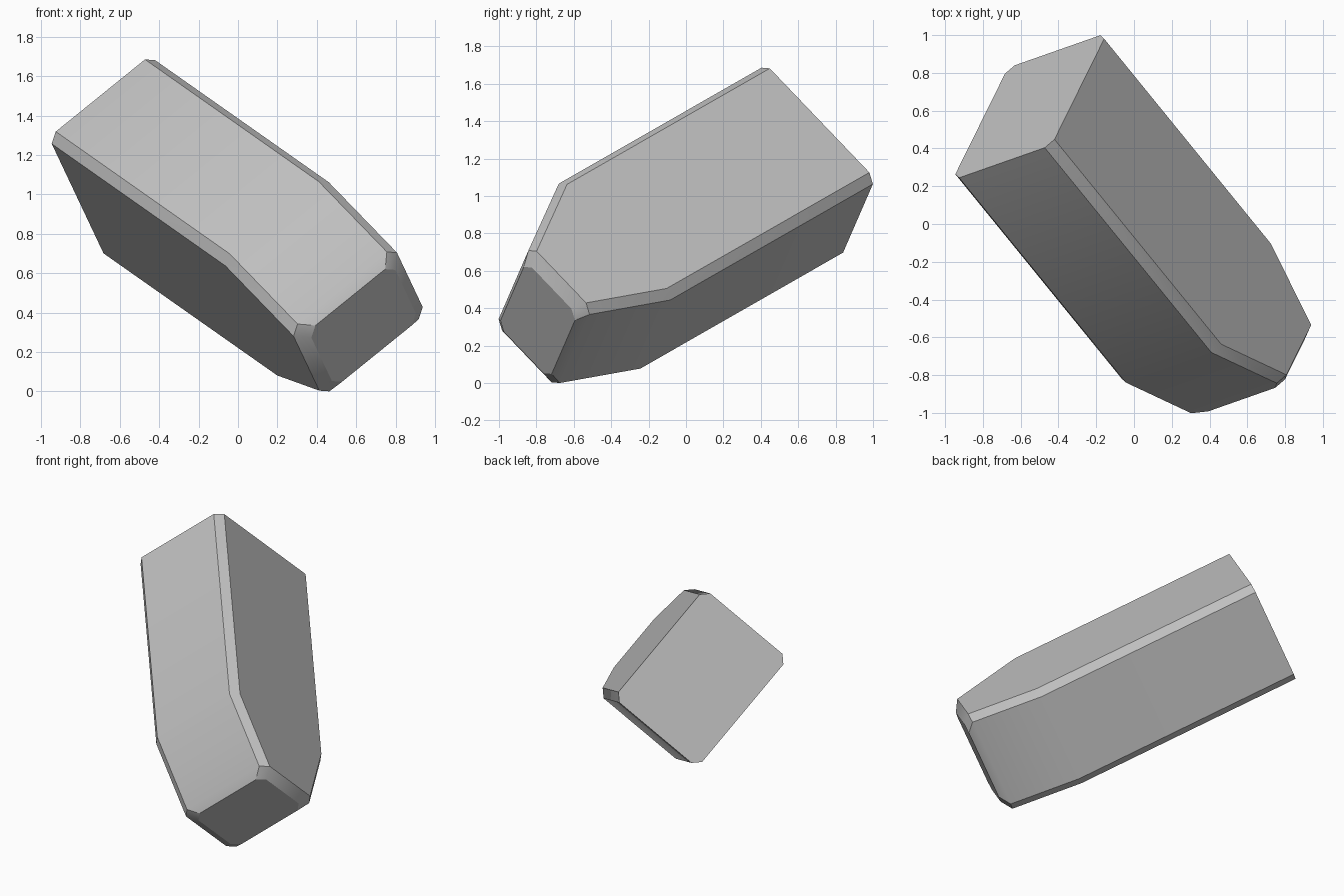
import bpy, bmesh, math
from mathutils import Vector, Matrix

cube = bpy.data.objects.get("Cube")
if cube:
    bpy.data.objects.remove(cube, do_unlink=True)

# Single neutral material
grey = bpy.data.materials.new("neutral_grey")
grey.use_nodes = True
colour = (0.52, 0.52, 0.52, 1.0)
grey.diffuse_color = colour
grey.node_tree.nodes["Principled BSDF"].inputs["Base Color"].default_value = colour


def chamfered_ring(bm, shift, half_u, half_v, along, cut=0.048):
    """Rectangle with cut corners, placed at a distance along the body."""
    corners = [(1, 1, 0), (1, 1, 1), (-1, 1, 1), (-1, 1, 0),
               (-1, -1, 0), (-1, -1, 1), (1, -1, 1), (1, -1, 0)]
    return [bm.verts.new((shift + su * (half_u - cut * k),
                          sv * (half_v - cut * (1 - k)), along))
            for su, sv, k in corners]


# Straight body, tapered nose and bevelled tip: shift, half sizes, distance
sections = [(0.0, 0.455, 0.35, 0.0),
            (0.0, 0.455, 0.35, 1.529),
            (0.045, 0.25, 0.35, 1.989),
            (0.045, 0.209, 0.284, 2.037)]
bm = bmesh.new()
rings = [chamfered_ring(bm, *s) for s in sections]
for a, b in zip(rings, rings[1:]):
    for i in range(len(a)):
        j = (i + 1) % len(a)
        bm.faces.new((a[i], a[j], b[j], b[i]))
bm.faces.new(rings[0])
bm.faces.new(rings[-1])
bmesh.ops.recalc_face_normals(bm, faces=bm.faces)

# Tilt the body into its leaning pose
axis = Vector((0.577, -0.709, -0.4055)).normalized()
side = Vector((0.752, 0.261, 0.605))
wide = side.cross(axis).normalized()
side = axis.cross(wide)
pose = Matrix((wide, side, axis)).transposed().to_4x4()
pose.translation = (-0.552, 0.622, 1.205)
bm.transform(pose)

# Rest on the ground
low = min(v.co.z for v in bm.verts)
bmesh.ops.translate(bm, verts=bm.verts, vec=(0, 0, -low))

mesh = bpy.data.meshes.new("tapered_block")
bm.to_mesh(mesh)
bm.free()
mesh.materials.append(grey)
block = bpy.data.objects.new("tapered_block", mesh)
bpy.context.collection.objects.link(block)

# Smooth the gentle bends, keep chamfers sharp
bpy.ops.object.select_all(action='DESELECT')
block.select_set(True)
bpy.context.view_layer.objects.active = block
bpy.ops.object.shade_smooth_by_angle(angle=math.radians(30))
